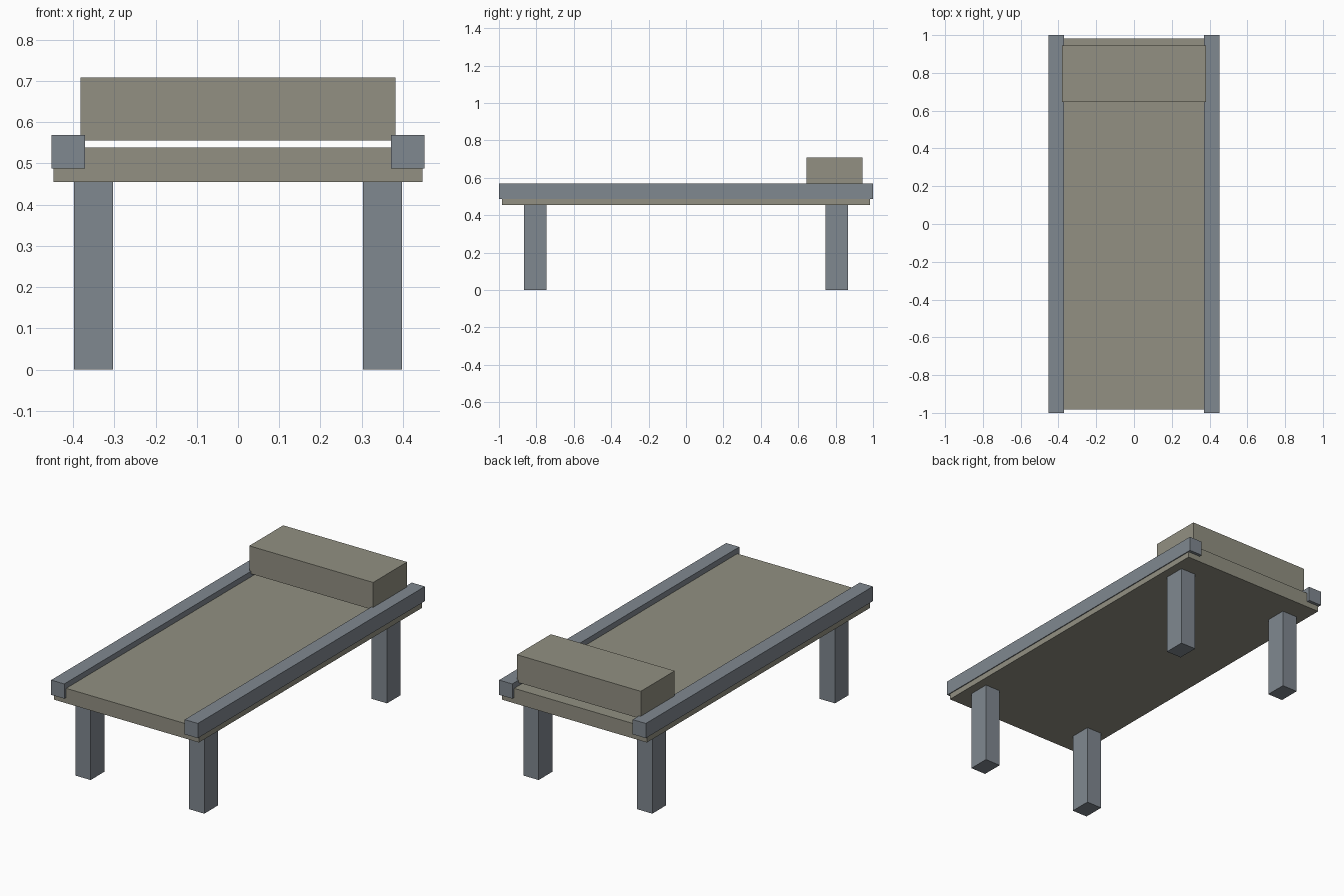
import bpy

if "Cube" in bpy.data.objects:
    bpy.data.objects.remove(bpy.data.objects["Cube"])


def material(name, rgb):
    m = bpy.data.materials.new(name)
    m.diffuse_color = (*rgb, 1.0)
    m.use_nodes = True
    m.node_tree.nodes["Principled BSDF"].inputs["Base Color"].default_value = m.diffuse_color
    return m


FRAME = material("blue grey frame", (0.216, 0.246, 0.279))
CLOTH = material("olive grey cloth", (0.287, 0.279, 0.223))


def box(name, x, y, z, mat):
    """Flat-faced box from (min, max) ranges on each axis."""
    ranges = (x, y, z)
    bpy.ops.mesh.primitive_cube_add(size=1, location=[(a + b) / 2 for a, b in ranges])
    ob = bpy.context.object
    ob.name = name
    ob.scale = [b - a for a, b in ranges]
    bpy.ops.object.transform_apply(location=False, rotation=False, scale=True)
    ob.data.materials.append(mat)
    return ob


def span(centre, size):
    return centre - size / 2, centre + size / 2


# Mattress slab and the pillow block just above it
box("mattress", (-0.4475, 0.4475), (-0.983, 0.983), (0.455, 0.538), CLOTH)
box("pillow", (-0.382, 0.382), (0.645, 0.944), (0.555, 0.708), CLOTH)

# Side rails and legs, mirrored left and right
for side, sx in (("left", -1), ("right", 1)):
    box(side + "_rail", span(sx * 0.412, 0.081), (-1.0, 1.0), (0.487, 0.569), FRAME)
    for end, sy in (("front", -1), ("back", 1)):
        box(f"{end}_{side}_leg", span(sx * 0.3505, 0.0945),
            span(sy * 0.805, 0.12), (0.0, 0.456), FRAME)
